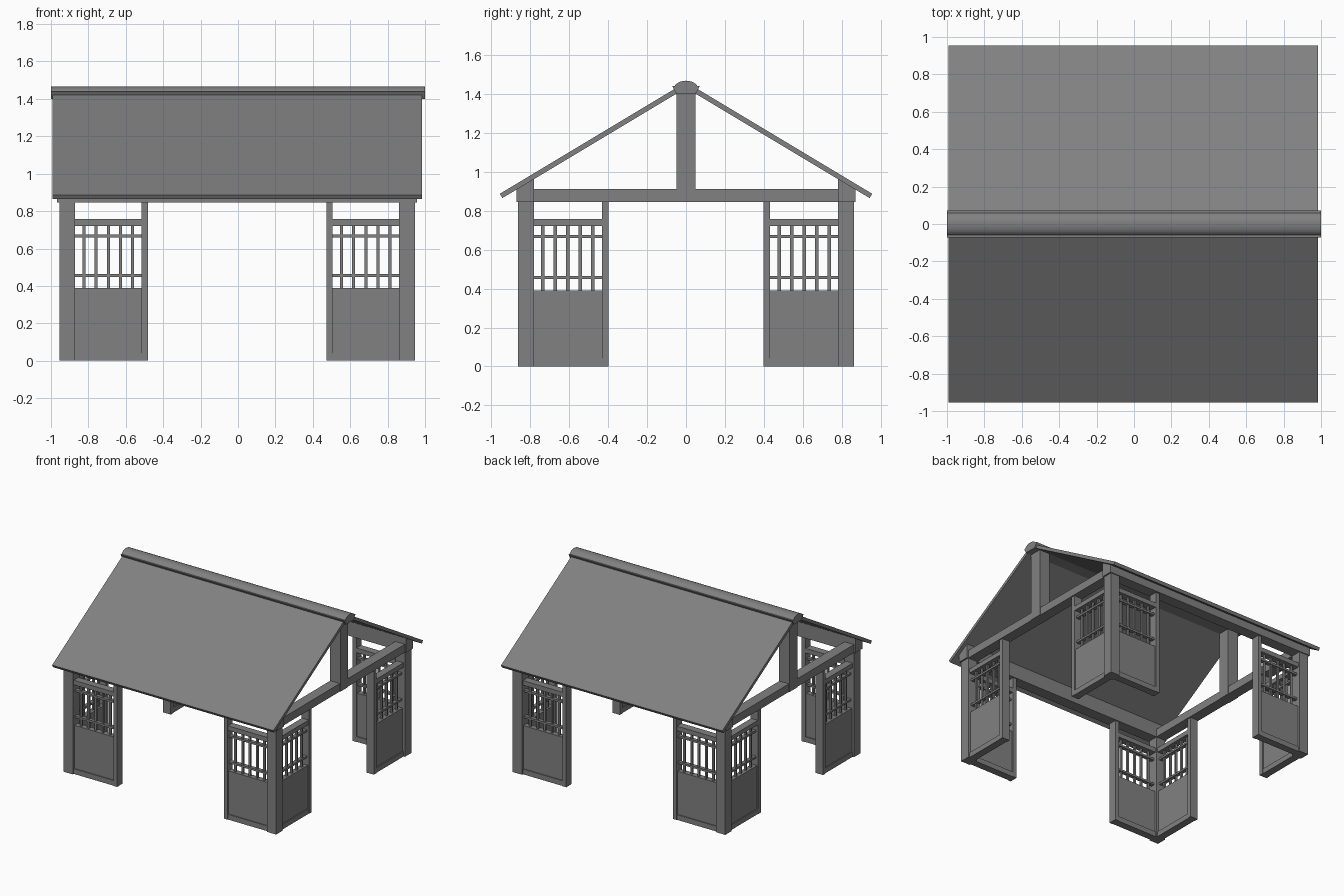
import bpy, bmesh, math

cube = bpy.data.objects.get("Cube")
if cube:
    bpy.data.objects.remove(cube, do_unlink=True)

CENTRE_X = -0.005
GREY = (0.22, 0.22, 0.22, 1.0)
mat = bpy.data.materials.new("grey_timber")
mat.use_nodes = True
mat.diffuse_color = GREY
bsdf = mat.node_tree.nodes["Principled BSDF"]
bsdf.inputs["Base Color"].default_value = GREY
bsdf.inputs["Roughness"].default_value = 0.8


def finish(name, bm, mirror=(False, False), x=CENTRE_X):
    """Turn a bmesh into an object, mirrored over the chosen axes."""
    bmesh.ops.recalc_face_normals(bm, faces=bm.faces)
    mesh = bpy.data.meshes.new(name)
    bm.to_mesh(mesh)
    bm.free()
    mesh.materials.append(mat)
    obj = bpy.data.objects.new(name, mesh)
    obj.location.x = x
    bpy.context.collection.objects.link(obj)
    if any(mirror):
        mod = obj.modifiers.new("mirror", 'MIRROR')
        mod.use_axis = (mirror[0], mirror[1], False)
        mod.use_mirror_merge = False
    return obj


def add_box(bm, x, y, z):
    """Box from (low, high) pairs."""
    verts = bmesh.ops.create_cube(bm, size=1)["verts"]
    for v in verts:
        for i, (lo, hi) in enumerate((x, y, z)):
            v.co[i] = lo + (v.co[i] + 0.5) * (hi - lo)


def box(name, x, y, z, mirror):
    bm = bmesh.new()
    add_box(bm, x, y, z)
    return finish(name, bm, mirror)


def extrude_x(name, profile, x0, x1, mirror=(False, False), x=CENTRE_X):
    """Extrude a (y, z) outline along x."""
    bm = bmesh.new()
    face = bm.faces.new([bm.verts.new((x0, y, z)) for y, z in profile])
    ext = bmesh.ops.extrude_face_region(bm, geom=[face])["geom"]
    moved = [g for g in ext if isinstance(g, bmesh.types.BMVert)]
    bmesh.ops.translate(bm, verts=moved, vec=(x1 - x0, 0, 0))
    return finish(name, bm, mirror, x)


BOTH = (True, True)

# Corner posts
box("corner_post", (0.867, 0.95), (0.78, 0.863), (0, 0.85), BOTH)


def screen(prefix, inner, outer, plane, along_x):
    """Half-height wall with a lattice, repeated at the four corners."""
    def part(name, pieces):
        bm = bmesh.new()
        for run, depth, z in pieces:
            across = (plane - depth / 2, plane + depth / 2)
            add_box(bm, *((run, across) if along_x else (across, run)), z)
        finish(prefix + "_" + name, bm, BOTH)

    span = (inner, outer)
    part("jamb", [((inner - 0.033, inner), 0.067, (0, 0.85))])
    part("sill", [(span, 0.06, (0, 0.042))])
    part("top_rail", [(span, 0.06, (0.72, 0.757))])
    part("panel", [(span, 0.045, (0.042, 0.39))])
    step = (outer - inner) / 5.5
    centres = [inner + step * (i + 0.75) for i in range(5)]
    part("lattice_uprights",
         [((c - 0.008, c + 0.008), 0.016, (0.39, 0.72)) for c in centres])
    part("lattice_rails",
         [(span, 0.03, (z - 0.008, z + 0.008)) for z in (0.456, 0.667)])


screen("long_side_screen", 0.51, 0.867, 0.822, True)
screen("gable_screen", 0.43, 0.783, 0.908, False)

# Eaves beams with tops cut to the roof slope
extrude_x("eaves_beam", [(0.78, 0.845), (0.87, 0.845), (0.87, 0.915), (0.78, 0.968)],
          -0.962, 0.962, (False, True))

# Gable tie beams and king posts
box("gable_beam", (0.865, 0.95), (-0.78, 0.78), (0.845, 0.91), (True, False))
box("king_post", (0.862, 0.955), (-0.05, 0.05), (0.845, 1.405), (True, False))

# Roof slopes
extrude_x("roof_slope", [(0.955, 0.886), (0.942, 0.864), (0.035, 1.408), (0.035, 1.438)],
          -0.988, 0.99, (False, True))

# Ridge cap: tapered base with a rounded top
dome = [(0.062 * math.cos(a), 1.425 + 0.041 * math.sin(a))
        for a in (math.radians(20 + 14 * i) for i in range(11))]
cap = extrude_x("ridge_cap", [(-0.05, 1.4), (0.05, 1.4), (0.071, 1.439)] + dome
                + [(-0.071, 1.439)], -1, 1, x=0)
bpy.ops.object.select_all(action='DESELECT')
cap.select_set(True)
bpy.context.view_layer.objects.active = cap
bpy.ops.object.shade_smooth_by_angle(angle=math.radians(30))
